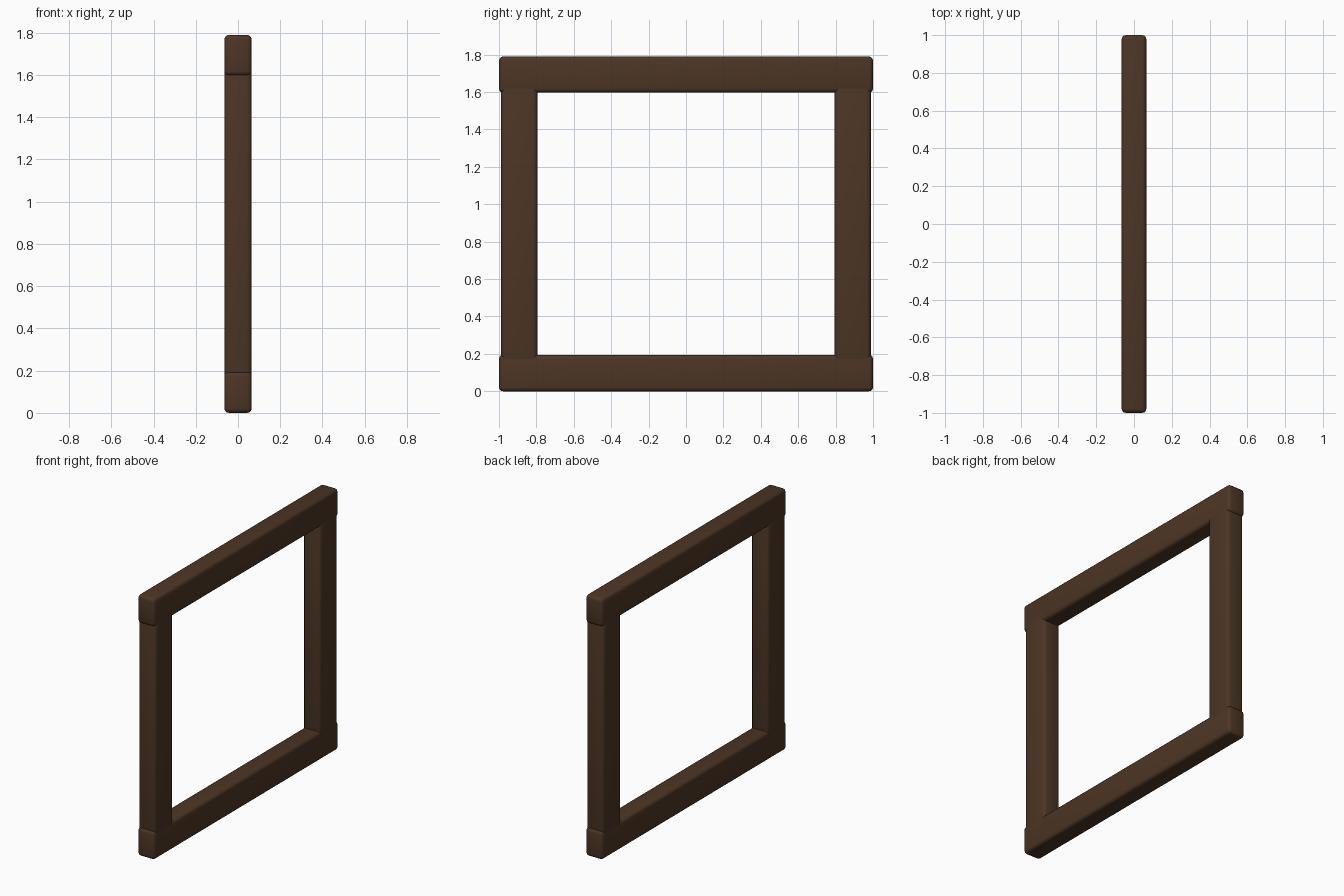
import bpy

if "Cube" in bpy.data.objects:
    bpy.data.objects.remove(bpy.data.objects["Cube"])

wood = bpy.data.materials.new("dark brown wood")
wood.diffuse_color = (0.073, 0.036, 0.018, 1)
wood.use_nodes = True
wood.node_tree.nodes["Principled BSDF"].inputs["Base Color"].default_value = wood.diffuse_color


def beam(name, lo, hi, bevel=0.022):
    """Rounded box between two corners."""
    bpy.ops.mesh.primitive_cube_add(size=1, location=[(a + b) / 2 for a, b in zip(lo, hi)])
    ob = bpy.context.object
    ob.name = name
    ob.scale = [b - a for a, b in zip(lo, hi)]
    bpy.ops.object.transform_apply(location=False, rotation=False, scale=True)
    ob.data.materials.append(wood)
    mod = ob.modifiers.new("rounded edges", 'BEVEL')
    mod.width = bevel
    mod.segments = 3
    bpy.ops.object.modifier_apply(modifier=mod.name)
    bpy.ops.object.shade_smooth_by_angle()
    return ob


X = 0.065  # half thickness of the frame

# horizontal rails
beam("bottom_rail", (-X, -1, 0), (X, 1, 0.195))
beam("top_rail", (-X, -1, 1.597), (X, 1, 1.79))

# upright posts, slightly inset and running into the rails
for side, s in (("left", -1), ("right", 1)):
    y0, y1 = sorted((s * 0.795, s * 0.988))
    beam(side + "_post", (-X, y0, 0.1), (X, y1, 1.69))
